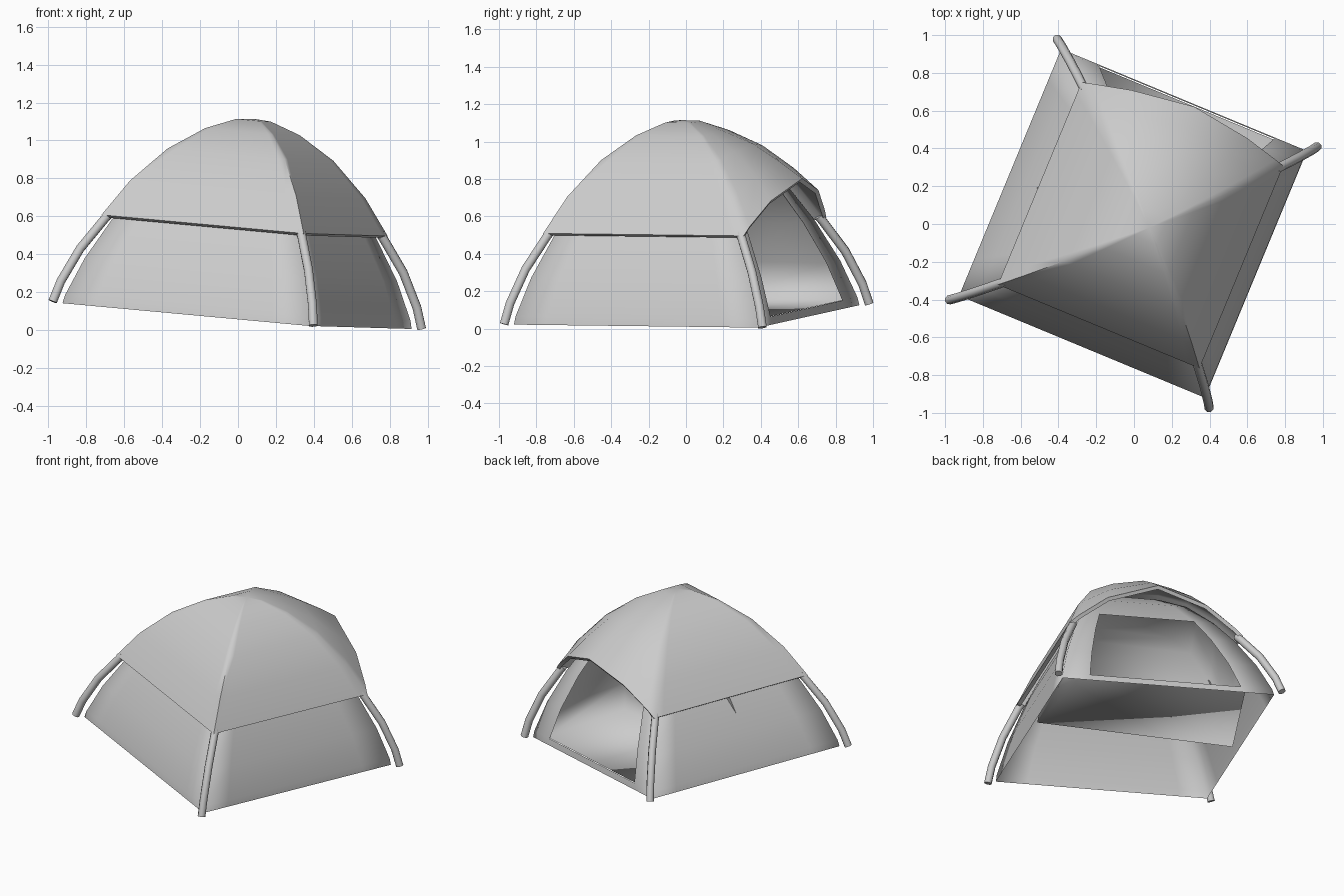
import bpy, bmesh
from math import radians, cos, sin, pi
from mathutils import Vector, Matrix

if "Cube" in bpy.data.objects:
    bpy.data.objects.remove(bpy.data.objects["Cube"])

# Tent frame: four corners on the local axes, turned and leaning slightly on the ground
n = Vector((0.083, -0.022, 1)).normalized()
b = Vector((cos(radians(22.4)), sin(radians(22.4)), 0))
b = (b - n * b.dot(n)).normalized()
a = n.cross(b)
FRAME = Matrix((b, a, n)).transposed().to_4x4()
FRAME.translation = (-0.003, 0.003, 0.098)
CORNERS = [Vector((1, 0, 0)), Vector((0, 1, 0)), Vector((-1, 0, 0)), Vector((0, -1, 0))]


def at(corner, r, h):
    return CORNERS[corner % 4] * r + Vector((0, 0, h))


def mesh_object(name, bm, thickness=0):
    bmesh.ops.remove_doubles(bm, verts=bm.verts, dist=0.0005)
    bmesh.ops.recalc_face_normals(bm, faces=bm.faces)
    me = bpy.data.meshes.new(name)
    bm.to_mesh(me)
    bm.free()
    for p in me.polygons:
        p.use_smooth = True
    ob = bpy.data.objects.new(name, me)
    bpy.context.collection.objects.link(ob)
    ob.matrix_world = FRAME
    if thickness:
        mod = ob.modifiers.new("thickness", 'SOLIDIFY')
        mod.thickness = thickness
        split = ob.modifiers.new("crisp_hem", 'EDGE_SPLIT')
        split.split_angle = radians(65)
    return ob


def shell(name, profile, steps, bulge=None, skip=None, thickness=0):
    """Dome of four ruled panels hung between the corner ridges."""
    bm = bmesh.new()
    for side in range(4):
        grid = []
        for k, (r, h) in enumerate(profile):
            p, q = at(side, r, h), at(side + 1, r, h)
            row = []
            for s in steps:
                v = p.lerp(q, s)
                if bulge and side == 0:
                    v += bulge(k, s)
                row.append(bm.verts.new(v))
            grid.append(row)
        for k in range(len(profile) - 1):
            for j in range(len(steps) - 1):
                if not (skip and side == 0 and skip(k, j)):
                    bm.faces.new((grid[k][j], grid[k + 1][j], grid[k + 1][j + 1], grid[k][j + 1]))
    bmesh.ops.dissolve_degenerate(bm, dist=0.0005, edges=bm.edges)
    return mesh_object(name, bm, thickness)


def tube(name, points, radius):
    cu = bpy.data.curves.new(name, 'CURVE')
    cu.dimensions = '3D'
    cu.bevel_depth = radius
    cu.bevel_resolution = 2
    cu.use_fill_caps = True
    sp = cu.splines.new('POLY')
    sp.points.add(len(points) - 1)
    for pt, co in zip(sp.points, points):
        pt.co = (*co, 1)
    sp.use_smooth = True
    ob = bpy.data.objects.new(name, cu)
    bpy.context.collection.objects.link(ob)
    ob.matrix_world = FRAME


# Outer cover, lifted into an arched canopy on the door side
OUT = [(0.82, 0.455), (0.675, 0.645), (0.475, 0.83), (0.27, 0.952), (0.1, 1.012), (0, 1.02)]
PUSH = [1, 0.8, 0.7, 0.4, 0.15, 0]
LIFT = [1, 0.6, 0.25, 0.05, 0, 0]


def canopy(k, s):
    m = 1 - abs(2 * s - 1)
    out = 0.075 * min(1, m * 1.15)
    skew = 0.03 * sin(2 * pi * s)
    up = 0.26 * (1 - (1 - m) ** 1.5)
    return Vector(((out + skew) * PUSH[k], (out - skew) * PUSH[k], up * LIFT[k]))


STEPS = [0, 0.06, 0.25, 0.5, 0.75, 0.94, 1]
shell("outer_cover", OUT, STEPS, canopy, thickness=0.025)

# Inner tent with a door opening
IN = [(1.0, -0.025), (0.99, 0.018), (0.895, 0.22), (0.755, 0.44), (0.62, 0.61),
      (0.44, 0.785), (0.25, 0.895), (0.1, 0.955), (0, 0.965)]
shell("inner_tent", IN, [0, 0.13, 0.5, 0.85, 1],
      skip=lambda k, j: 1 <= k <= 3 and j in (1, 2))

# Sleeping cabin behind the door: ground sheet and rounded walls, open at the front
far = [Vector((0.5, -0.44, 0)), Vector((-0.53, 0.43, 0))]
top = Vector((0.15, 0.15, 0))
bm = bmesh.new()
rows = []
for (r, h), scale in zip(IN[1:5] + [(0.55, 0.68)], [1, 0.93, 0.8, 0.6, 0.4]):
    p, q = at(0, r - 0.008, h), at(1, r - 0.008, h)
    back = [top + (v - top) * scale + Vector((0, 0, h - 0.01)) for v in far]
    ring = [p.lerp(q, 0.1)] + back + [p.lerp(q, 0.88)]
    rows.append([bm.verts.new(v) for v in ring])
for lo, hi in zip(rows, rows[1:]):
    for i in range(3):
        bm.faces.new((lo[i], lo[i + 1], hi[i + 1], hi[i]))
bm.faces.new(rows[0])
bm.faces.new(rows[-1])
mesh_object("sleeping_cabin", bm)

# Corner poles, running up into the cover
for side in range(4):
    pts = [at(side, r, h) for r, h in
           [(1.057, -0.02), (1.02, 0.09), (0.925, 0.27), (0.80, 0.435), (0.775, 0.465)]]
    tube("corner_pole", pts, 0.025)
